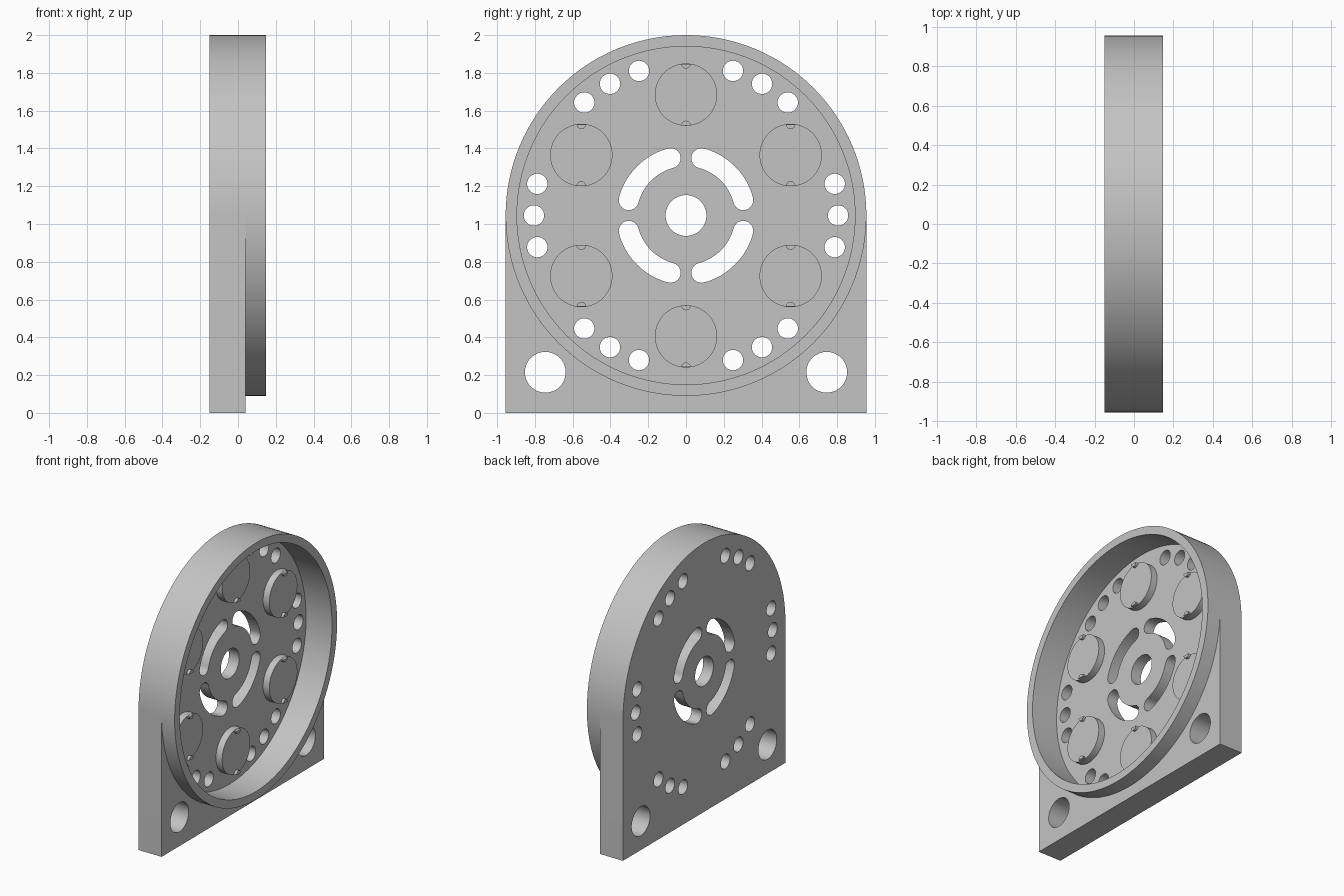
import bpy, bmesh
from math import sin, cos, pi, radians

cube = bpy.data.objects.get("Cube")
if cube:
    bpy.data.objects.remove(cube, do_unlink=True)

CZ = 1.045                      # height of the disc centre
R_OUT, R_IN = 0.955, 0.895      # rim radii
BACK, FACE, LIP, FLOOR = -0.15, 0.04, 0.147, -0.066

grey = bpy.data.materials.new("plain grey")
grey.use_nodes = True
grey.diffuse_color = (0.55, 0.55, 0.55, 1)
grey.node_tree.nodes["Principled BSDF"].inputs["Base Color"].default_value = grey.diffuse_color


def arc(r, a0, a1, n, cy=0.0, cz=CZ):
    """Points (y, z) along an arc, both ends included."""
    return [(cy + r * cos(a0 + (a1 - a0) * i / n), cz + r * sin(a0 + (a1 - a0) * i / n))
            for i in range(n + 1)]


def circle(r, n, cy=0.0, cz=CZ):
    return arc(r, 0, 2 * pi, n, cy, cz)[:-1]


def polar(r, degrees):
    return r * cos(radians(degrees)), CZ + r * sin(radians(degrees))


def add_prism(bm, outline, x0, x1):
    """Closed prism from a (y, z) outline, extruded along x."""
    a = [bm.verts.new((x0, y, z)) for y, z in outline]
    b = [bm.verts.new((x1, y, z)) for y, z in outline]
    bm.faces.new(a[::-1])
    bm.faces.new(b)
    for i in range(len(a)):
        j = (i + 1) % len(a)
        bm.faces.new((a[i], a[j], b[j], b[i]))


def make_object(name, bm):
    bmesh.ops.recalc_face_normals(bm, faces=bm.faces)
    mesh = bpy.data.meshes.new(name)
    bm.to_mesh(mesh)
    bm.free()
    mesh.materials.append(grey)
    obj = bpy.data.objects.new(name, mesh)
    bpy.context.collection.objects.link(obj)
    return obj


def select_only(obj):
    bpy.ops.object.select_all(action='DESELECT')
    obj.select_set(True)
    bpy.context.view_layer.objects.active = obj


def smooth(obj):
    select_only(obj)
    bpy.ops.object.shade_smooth_by_angle(angle=radians(30))


def cut(obj, outlines, x0, x1):
    bm = bmesh.new()
    for o in outlines:
        add_prism(bm, o, x0, x1)
    cutter = make_object("cutter", bm)
    cutter.hide_render = True
    mod = obj.modifiers.new("cut", 'BOOLEAN')
    mod.operation, mod.solver, mod.object = 'DIFFERENCE', 'EXACT', cutter
    select_only(obj)
    bpy.ops.object.modifier_apply(modifier=mod.name)
    bpy.data.objects.remove(cutter, do_unlink=True)


# Arched back plate with a square foot
bm = bmesh.new()
add_prism(bm, [(-R_OUT, 0), (R_OUT, 0)] + arc(R_OUT, 0, pi, 64), BACK, FACE)
plate = make_object("arched_plate", bm)

# Round recess in the plate
cut(plate, [circle(R_IN, 128)], FLOOR, 0.3)

# Through holes: centre, foot corners, bolt groups and curved slots
holes = [circle(0.108, 48)]
holes += [circle(0.108, 48, s * 0.745, 0.215) for s in (-1, 1)]
for group in range(0, 360, 60):
    for step in (-12, 0, 12):
        holes.append(circle(0.054, 32, *polar(0.805, group + step)))
SLOT_R, SLOT_W = 0.314, 0.053
for quarter in range(0, 360, 90):
    d0, d1 = quarter + 15, quarter + 75
    a0, a1 = radians(d0), radians(d1)
    holes.append(arc(SLOT_R + SLOT_W, a0, a1, 20)
                 + arc(SLOT_W, a1, a1 + pi, 12, *polar(SLOT_R, d1))[1:-1]
                 + arc(SLOT_R - SLOT_W, a1, a0, 20)
                 + arc(SLOT_W, a0 + pi, a0 + 2 * pi, 12, *polar(SLOT_R, d0))[1:-1])
cut(plate, holes, -0.3, 0.3)
smooth(plate)

# Raised circular rim: outer wall, front lip and inner wall down to the plate
bm = bmesh.new()
rings = [[bm.verts.new((x, y, z)) for y, z in circle(r, 128)]
         for x, r in ((FACE, R_OUT), (LIP, R_OUT), (LIP, R_IN), (FACE, R_IN))]
for p, q in zip(rings, rings[1:]):
    for i in range(128):
        j = (i + 1) % 128
        bm.faces.new((p[i], p[j], q[j], q[i]))
smooth(make_object("round_rim", bm))

# Six raised discs, each with two half-round pins at top and bottom
for k in range(6):
    cy, cz = polar(0.64, 30 + 60 * k)
    bm = bmesh.new()
    add_prism(bm, circle(0.165, 64, cy, cz), FLOOR - 0.01, -0.015)
    smooth(make_object(f"raised_disc_{k + 1}", bm))
    bm = bmesh.new()
    add_prism(bm, arc(0.025, pi, 2 * pi, 12, cy, cz + 0.163), -0.03, 0.005)
    add_prism(bm, arc(0.025, 0, pi, 12, cy, cz - 0.163), -0.03, 0.005)
    smooth(make_object(f"disc_pins_{k + 1}", bm))
